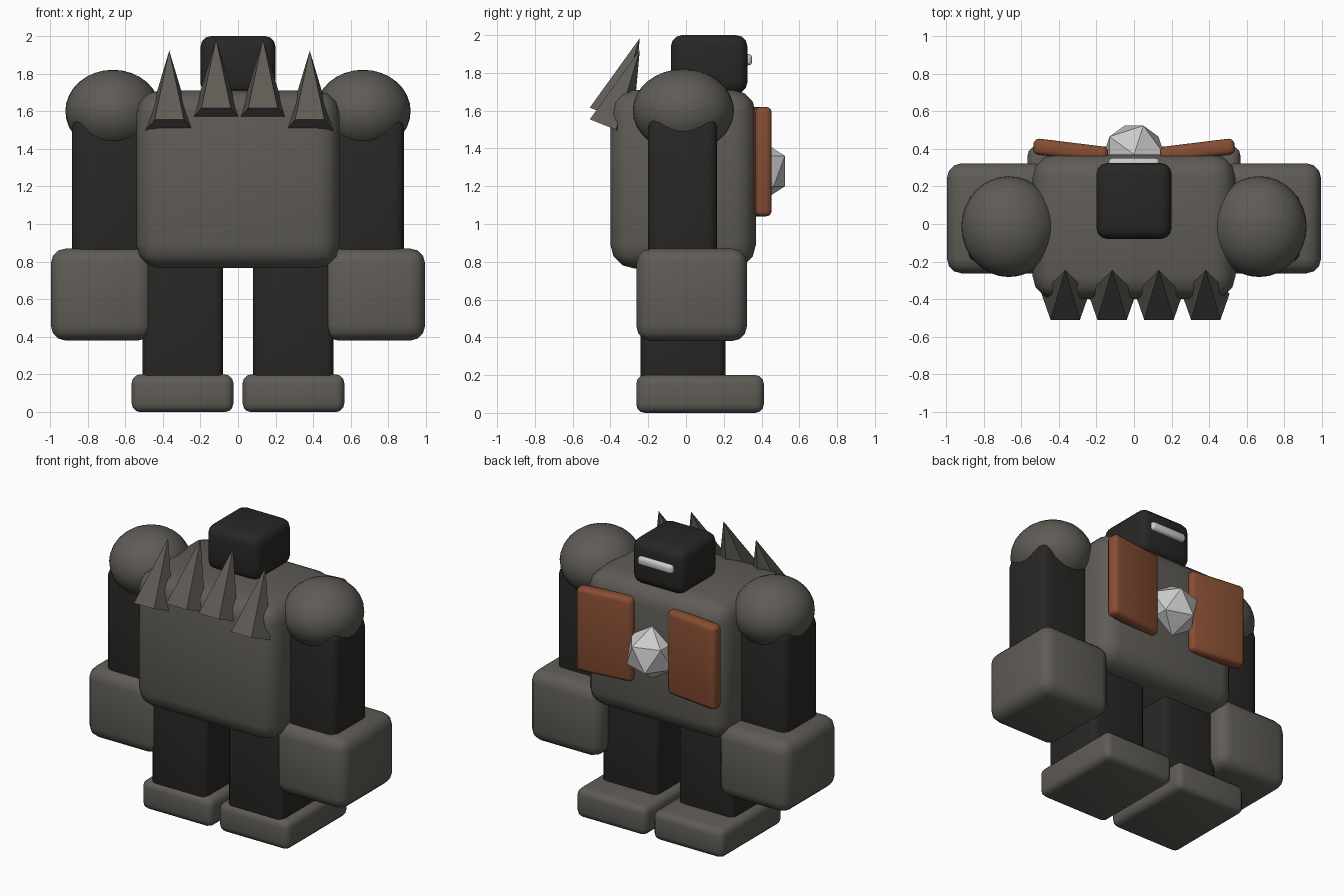
import bpy
from math import radians

if "Cube" in bpy.data.objects:
    bpy.data.objects.remove(bpy.data.objects["Cube"])


def material(name, rgb):
    m = bpy.data.materials.new(name)
    m.diffuse_color = (*rgb, 1)
    m.use_nodes = True
    m.node_tree.nodes["Principled BSDF"].inputs["Base Color"].default_value = m.diffuse_color
    return m


stone = material("stone", (0.115, 0.107, 0.093))
dark = material("dark_stone", (0.022, 0.020, 0.018))
rust = material("rust", (0.24, 0.075, 0.032))
silver = material("silver", (0.6, 0.6, 0.6))


def finish(name, mat, smooth=True):
    ob = bpy.context.object
    ob.name = name
    ob.data.materials.append(mat)
    if smooth:
        bpy.ops.object.shade_smooth_by_angle(angle=radians(40))
    return ob


def block(name, mat, x, y, z, bevel, turn=0.0):
    """Rounded box given by its (min, max) range on each axis."""
    r = (x, y, z)
    bpy.ops.mesh.primitive_cube_add(size=1, location=[(a + b) / 2 for a, b in r])
    ob = bpy.context.object
    ob.scale = [b - a for a, b in r]
    bpy.ops.object.transform_apply(location=False, rotation=False, scale=True)
    ob.rotation_euler.z = turn
    mod = ob.modifiers.new("round", "BEVEL")
    mod.width = bevel
    mod.segments = 3
    bpy.ops.object.modifier_apply(modifier=mod.name)
    return finish(name, mat)


# Torso, head and visor
block("torso", stone, (-0.54, 0.54), (-0.40, 0.37), (0.765, 1.71), 0.125)
block("head", dark, (-0.20, 0.20), (-0.08, 0.325), (1.69, 2.0), 0.06)
block("visor", silver, (-0.135, 0.135), (0.29, 0.35), (1.84, 1.90), 0.02)

# Chest gem
bpy.ops.mesh.primitive_ico_sphere_add(subdivisions=1, radius=0.18, location=(0, 0.37, 1.28))
finish("chest_gem", silver, smooth=False)

# Limbs, shoulders and chest plates on both sides
for s, side in ((-1, "left"), (1, "right")):
    def span(a, b):
        return tuple(sorted((s * a, s * b)))

    block(side + "_arm", dark, span(0.50, 0.882), (-0.20, 0.165), (0.70, 1.56), 0.05)
    block(side + "_fist", stone, span(0.453, 0.995), (-0.263, 0.323), (0.38, 0.87), 0.08)
    block(side + "_leg", dark, span(0.08, 0.507), (-0.24, 0.208), (0.12, 0.95), 0.04)
    block(side + "_foot", stone, span(0.025, 0.565), (-0.263, 0.412), (0.0, 0.20), 0.045)
    block(side + "_chest_plate", rust, span(0.137, 0.537), (0.347, 0.433), (1.04, 1.62),
          0.03, turn=s * radians(7))
    bpy.ops.mesh.primitive_uv_sphere_add(segments=32, ring_count=16, radius=1,
                                         location=(s * 0.665, -0.014, 1.60))
    bpy.context.object.scale = (0.253, 0.268, 0.22)
    finish(side + "_shoulder", stone)

# Row of five-sided back spikes, leaning inward
for i, z in enumerate((1.718, 1.78, 1.78, 1.718)):
    bpy.ops.mesh.primitive_cone_add(vertices=5, radius1=0.133, radius2=0, depth=0.44,
                                    location=(0.008 + (i - 1.5) * 0.249, -0.327, z),
                                    rotation=(radians(-22), 0, 0))
    finish("back_spike", stone, smooth=False)
